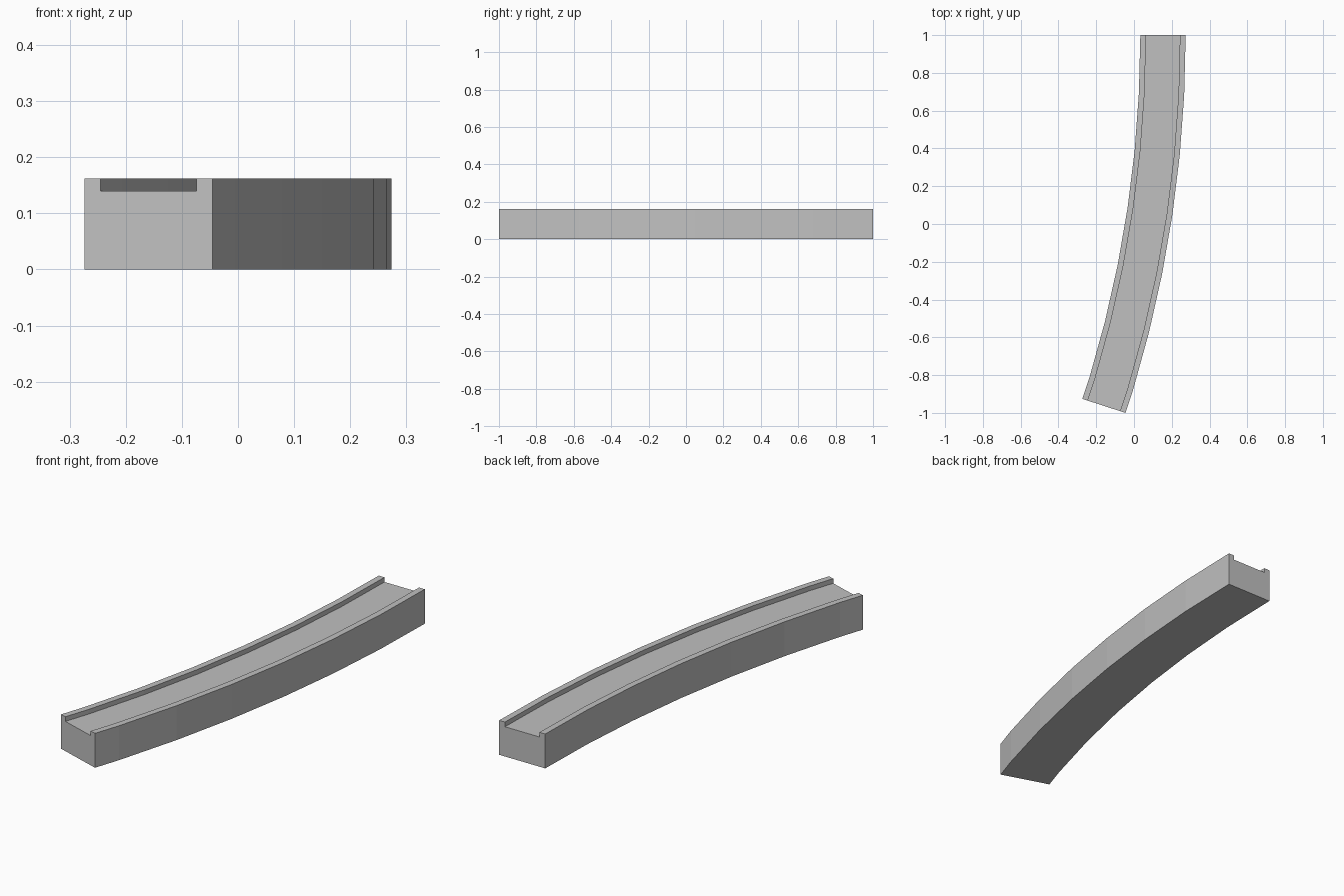
import bpy
import bmesh
from math import cos, sin, radians

cube = bpy.data.objects.get("Cube")
if cube:
    bpy.data.objects.remove(cube, do_unlink=True)

# Plain grey material
grey = bpy.data.materials.new("light_grey")
grey.use_nodes = True
colour = (0.53, 0.53, 0.53, 1)
grey.diffuse_color = colour
grey.node_tree.nodes["Principled BSDF"].inputs["Base Color"].default_value = colour

# Channel dimensions
OUTER, WIDTH, RIM = 6.474, 0.24, 0.03
TOP, FLOOR = 0.162, 0.14
INNER = OUTER - WIDTH
CENTRE_X = 0.2735 - OUTER
STEP, SWEEP = 360 / 128, 18

# Cross-section as (radius, height): block with a shallow groove between two rims
profile = [(INNER, 0), (OUTER, 0), (OUTER, TOP), (OUTER - RIM, TOP),
           (OUTER - RIM, FLOOR), (INNER + RIM, FLOOR),
           (INNER + RIM, TOP), (INNER, TOP)]

# Full steps of a faceted ring, then a short last step cut on the chord
stations = [(i * STEP, 1.0) for i in range(int(SWEEP / STEP) + 1)]
half = STEP / 2
rest = SWEEP - stations[-1][0]
stations.append((SWEEP, cos(radians(half)) / cos(radians(rest - half))))

# Sweep the section along the arc
bm = bmesh.new()
rings = []
for angle, scale in stations:
    a = radians(angle)
    rings.append([bm.verts.new((CENTRE_X + r * scale * cos(a), 1 - r * scale * sin(a), z))
                  for r, z in profile])
for ring, following in zip(rings, rings[1:]):
    for i in range(len(profile)):
        j = (i + 1) % len(profile)
        bm.faces.new((ring[i], ring[j], following[j], following[i]))
bm.faces.new(rings[0])
bm.faces.new(rings[-1])
bmesh.ops.recalc_face_normals(bm, faces=bm.faces)

mesh = bpy.data.meshes.new("curved_channel")
bm.to_mesh(mesh)
bm.free()
mesh.materials.append(grey)
bpy.context.collection.objects.link(bpy.data.objects.new("curved_channel", mesh))
